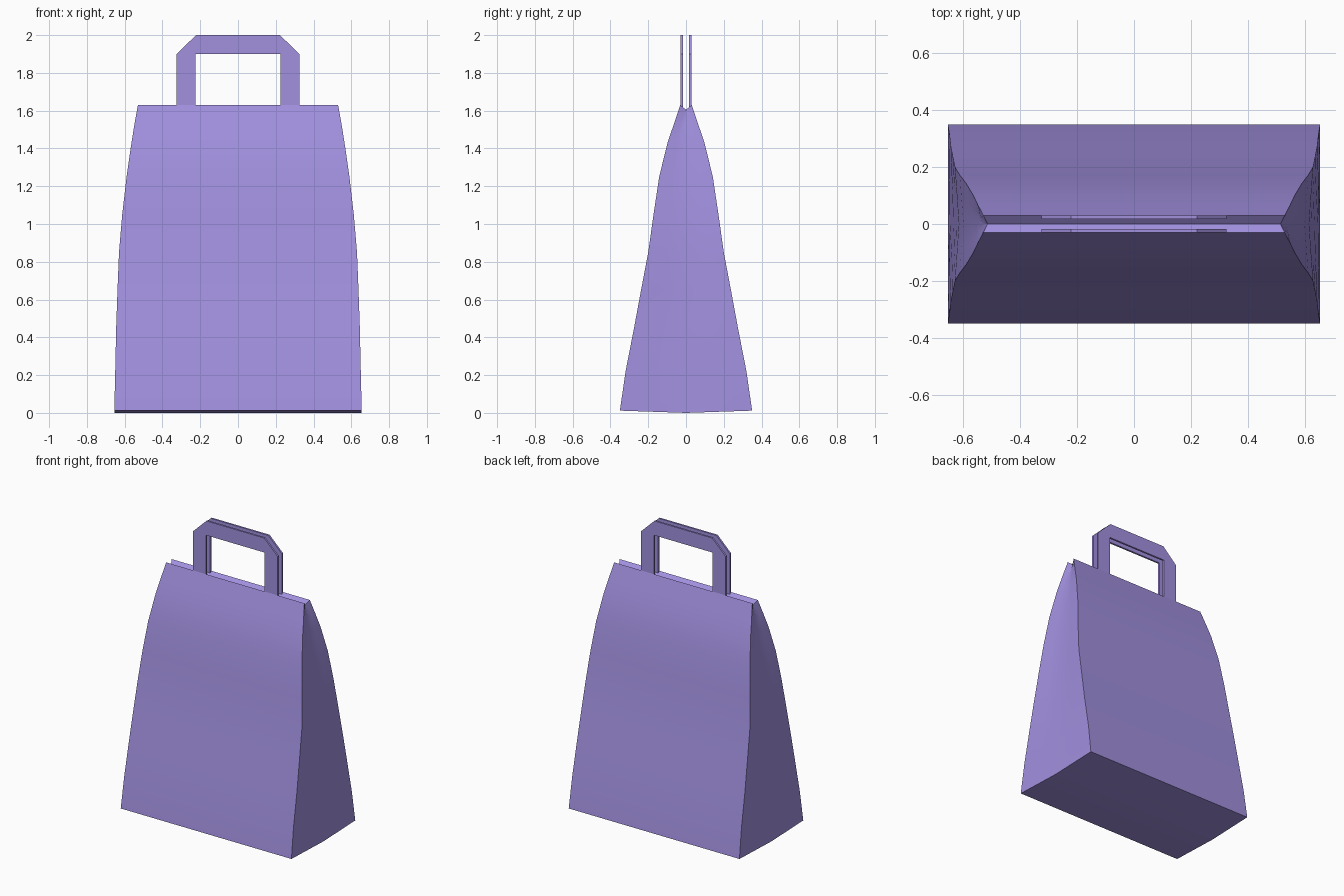
import bpy
import bmesh
from math import radians

cube = bpy.data.objects.get("Cube")
if cube:
    bpy.data.objects.remove(cube, do_unlink=True)

paper = bpy.data.materials.new("purple paper")
paper.use_nodes = True
COLOUR = (0.36, 0.28, 0.74, 1)
paper.diffuse_color = COLOUR
paper.node_tree.nodes["Principled BSDF"].inputs["Base Color"].default_value = COLOUR


def finish(bm, name, smooth=False):
    """Turn a bmesh into a coloured object."""
    bmesh.ops.recalc_face_normals(bm, faces=bm.faces)
    mesh = bpy.data.meshes.new(name)
    bm.to_mesh(mesh)
    bm.free()
    mesh.materials.append(paper)
    obj = bpy.data.objects.new(name, mesh)
    bpy.context.collection.objects.link(obj)
    if smooth:
        bpy.ops.object.select_all(action="DESELECT")
        obj.select_set(True)
        bpy.context.view_layer.objects.active = obj
        bpy.ops.object.shade_smooth_by_angle(angle=radians(30))
    return obj


# Bag levels: height, half width, half depth, inward fold of the side panel
LEVELS = [
    (0.012, 0.655, 0.350, 0.0),
    (0.22, 0.650, 0.320, 0.002),
    (0.45, 0.645, 0.275, 0.010),
    (0.65, 0.638, 0.238, 0.014),
    (0.85, 0.630, 0.200, 0.014),
    (1.05, 0.613, 0.172, 0.013),
    (1.25, 0.590, 0.142, 0.012),
    (1.43, 0.564, 0.098, 0.012),
    (1.53, 0.548, 0.064, 0.013),
    (1.63, 0.530, 0.030, 0.015),
]
STEPS = (-1, -0.5, 0, 0.5, 1)

# Bag walls: each ring runs up the right side panel, then back down the left
bm = bmesh.new()
rings = []
for i, (z, w, d, fold) in enumerate(LEVELS):
    ring = []
    for side in (1, -1):
        for t in STEPS:
            inward = 1 - abs(t)
            drop = 0.012 if i == 0 else 0.025 if i == len(LEVELS) - 1 else 0
            ring.append(bm.verts.new((side * (w - fold * inward), side * t * d,
                                      z - drop * inward)))
    rings.append(ring)
for low, high in zip(rings, rings[1:]):
    for k in range(len(low)):
        n = (k + 1) % len(low)
        bm.faces.new((low[k], low[n], high[n], high[k]))

# Creased floor and folded-in top, joined across the middle
for ring in (rings[0], rings[-1]):
    for k in range(4):
        bm.faces.new((ring[k], ring[k + 1], ring[8 - k], ring[9 - k]))
finish(bm, "paper_bag", smooth=True)

# Flat handles, one on each side of the opening
OUTER = [(0.325, 1.61), (0.325, 1.90), (0.222, 2.0)]
INNER = [(0.226, 1.61), (0.226, 1.90), (0.222, 1.90)]


def mirrored(points):
    return points + [(-x, z) for x, z in reversed(points)]


for name, y in (("front_handle", -0.030), ("back_handle", 0.017)):
    bm = bmesh.new()
    outer = [bm.verts.new((x, y, z)) for x, z in mirrored(OUTER)]
    inner = [bm.verts.new((x, y, z)) for x, z in mirrored(INNER)]
    for k in range(len(outer) - 1):
        bm.faces.new((outer[k], outer[k + 1], inner[k + 1], inner[k]))
    solid = bmesh.ops.extrude_face_region(bm, geom=bm.faces[:])
    moved = [v for v in solid["geom"] if isinstance(v, bmesh.types.BMVert)]
    bmesh.ops.translate(bm, verts=moved, vec=(0, 0.013, 0))
    finish(bm, name)
